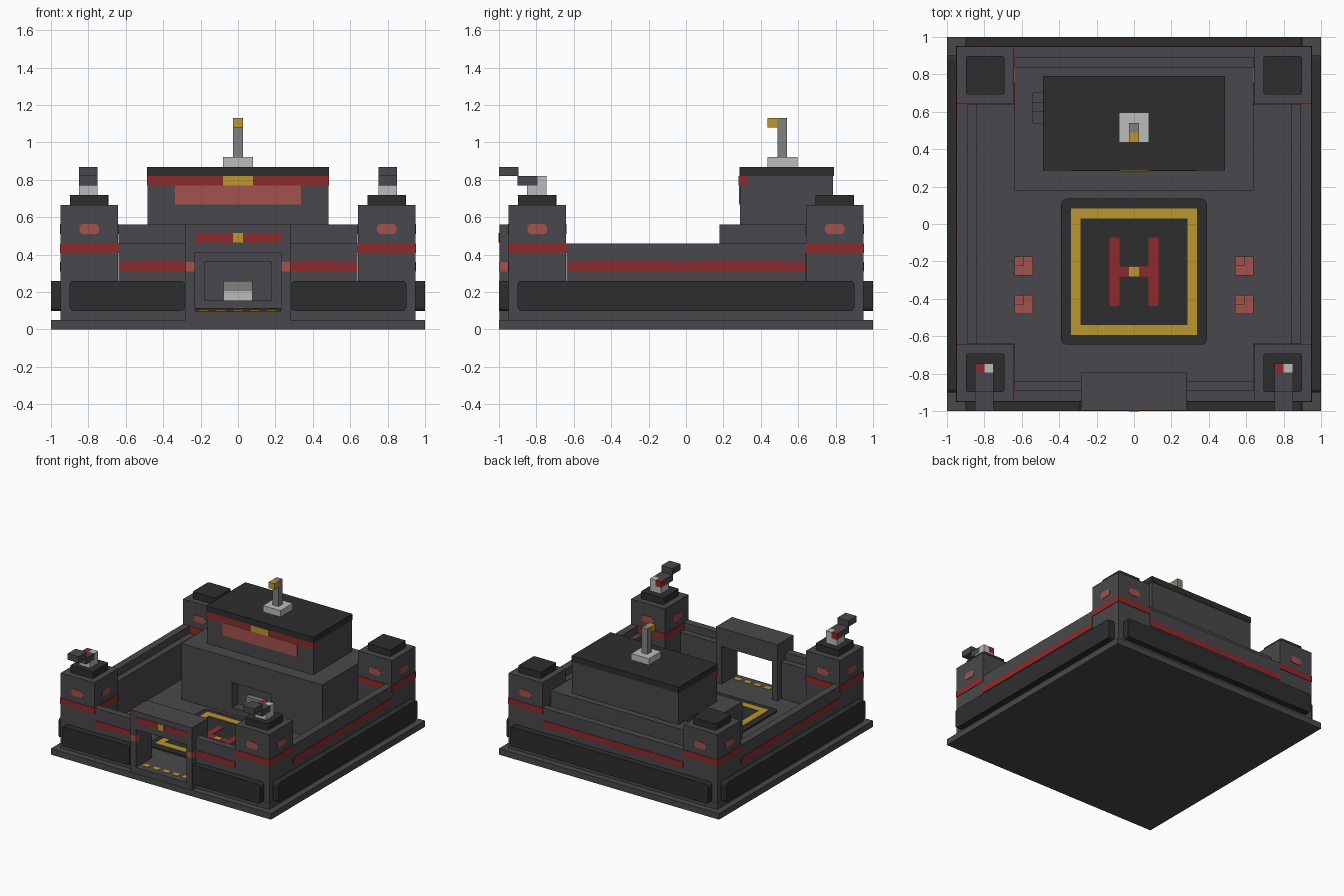
import bpy
import bmesh

if "Cube" in bpy.data.objects:
    bpy.data.objects.remove(bpy.data.objects["Cube"], do_unlink=True)


def material(name, r, g, b):
    m = bpy.data.materials.new(name)
    m.use_nodes = True
    m.diffuse_color = (r, g, b, 1)
    m.node_tree.nodes["Principled BSDF"].inputs["Base Color"].default_value = (r, g, b, 1)
    return m


WALL = material("wall grey", .066, .064, .072)
DARK = material("charcoal", .027, .027, .027)
RED = material("deep red", .27, .024, .024)
PINK = material("glowing pink", .36, .085, .075)
GOLD = material("gold", .50, .31, .027)
LIGHT = material("light grey", .50, .50, .50)
STEEL = material("steel grey", .22, .22, .21)


def box(name, x, y, z, mat, round_axis=None, radius=.02):
    """Box from three ranges; edges along round_axis may be rounded."""
    bm = bmesh.new()
    bmesh.ops.create_cube(bm, size=1)
    ranges = [sorted(x), sorted(y), sorted(z)]
    for v in bm.verts:
        for i, (lo, hi) in enumerate(ranges):
            v.co[i] = lo if v.co[i] < 0 else hi
    if round_axis is not None:
        edges = [e for e in bm.edges
                 if abs((e.verts[0].co - e.verts[1].co).normalized()[round_axis]) > .9]
        bmesh.ops.bevel(bm, geom=edges, offset=radius, segments=3, profile=.5,
                        affect='EDGES')
    bmesh.ops.recalc_face_normals(bm, faces=bm.faces)
    mesh = bpy.data.meshes.new(name)
    bm.to_mesh(mesh)
    bm.free()
    mesh.materials.append(mat)
    ob = bpy.data.objects.new(name, mesh)
    bpy.context.collection.objects.link(ob)
    return ob


def cut(target, x, y, z):
    """Carve a box-shaped hole and remove the cutter."""
    cutter = box("cutter", x, y, z, WALL)
    cutter.hide_render = True
    mod = target.modifiers.new("cut", 'BOOLEAN')
    mod.operation = 'DIFFERENCE'
    mod.solver = 'EXACT'
    mod.object = cutter
    bpy.context.view_layer.objects.active = target
    bpy.ops.object.modifier_apply(modifier=mod.name)
    bpy.data.objects.remove(cutter, do_unlink=True)


def span(c, half):
    return (c - half, c + half)


SIDES = ((1, "left"), (-1, "right"))
E = .004  # plate thickness

# Ground
box("base_plate", (-1, 1), (-1, 1), (0, .05), WALL)
box("courtyard_floor", (-.95, .95), (-.95, .95), (.05, .10), WALL)

# Curtain walls: parapet, inner ledge, stripe and armour panel
PARAPET, LEDGE, STRIPE, PANEL = (.89, .948), (.84, .89), (.948, .952), (.948, 1)
LAYERS = (("parapet", PARAPET, (.10, .46), WALL), ("ledge", LEDGE, (.10, .40), WALL),
          ("stripe", STRIPE, (.31, .36), RED))
for s, side in SIDES:
    for part, depth, z, mat in LAYERS:
        d = [s * v for v in depth]
        box(f"{side}_wall_{part}", d, (-.64, .64), z, mat)
        front = [-v for v in depth]
        box(f"front_{side}_wall_{part}", (s * .28, s * .64), front, z, mat)
    box(f"{side}_armour_panel", [s * v for v in PANEL], (-.9, .9), (.10, .26), DARK, 0)
    box(f"front_{side}_armour_panel", (s * .285, s * .9), [-v for v in PANEL],
        (.10, .26), DARK, 1)
for part, depth, z, mat in LAYERS:
    box(f"back_wall_{part}", (-.64, .64), depth, z, mat)
box("back_armour_panel", (-.9, .9), PANEL, (.10, .26), DARK, 1)

# Corner towers with stripes, windows and caps
for sx, side in SIDES:
    for sy, end in ((-1, "front"), (1, "back")):
        name = f"{end}_{side}_tower"
        cx, cy = sx * .795, sy * .795
        box(name, span(cx, .153), span(cy, .153), (.05, .665), WALL)
        box(name + "_stripe", span(cx, .153 + E), span(cy, .153 + E), (.41, .46), RED)
        box(name + "_window_x", span(cx, .153 + E), span(cy, .052), (.51, .565), PINK, 0)
        box(name + "_window_y", span(cx, .052), span(cy, .153 + E), (.51, .565), PINK, 1)
        box(name + "_cap", span(cx, .103), span(cy, .103), (.665, .72), DARK, 2, .012)

# Turrets on the front towers
for s, side in SIDES:
    c = s * .80
    name = f"{side}_turret"
    wide = span(c, .05)
    box(name + "_foot", wide, (-.85, -.745), (.72, .77), LIGHT)
    box(name + "_block", (c, c + .05), (-.795, -.745), (.77, .82), LIGHT)
    box(name + "_sensor", (c - .05, c), (-.795, -.745), (.77, .82), RED)
    box(name + "_barrel_rear", wide, (-.90, -.795), (.77, .82), WALL)
    box(name + "_barrel_front", wide, (-1, -.895), (.82, .87), WALL)

# Gatehouse
for s, side in SIDES:
    box(f"gate_{side}_pillar", (s * .23, s * .28), (-.997, -.79), (.05, .41), WALL)
    box(f"gate_{side}_pillar_band", (s * .229, s * .281), (-1, -.95), (.31, .36), PINK)
box("gate_lintel", (-.28, .28), (-.997, -.79), (.41, .56), WALL)
box("gate_sill", (-.23, .23), (-.997, -.95), (.05, .10), WALL)
box("gate_stripe", (-.23, .23), (-1, -.997), (.465, .515), RED)
box("gate_badge", (-.026, .026), (-1.002, -.997), (.465, .515), GOLD)
for i in range(5):
    box(f"gate_dash_{i + 1}", span(-.18 + i * .09, .028), span(-.93, .02),
        (.10, .10 + E), GOLD, 2, .01)

# Landing pad
PAD = -.255
box("pad_base", span(0, .39), span(PAD, .39), (.10, .112), DARK, 2, .03)
for s, side in SIDES:
    box(f"pad_{side}_line", (s * .285, s * .338), span(PAD, .338), (.112, .116), GOLD)
    box(f"pad_end_line_{side}", (-.285, .285), (PAD + s * .285, PAD + s * .338),
        (.112, .116), GOLD)
    box(f"pad_{side}_bar", (s * .077, s * .13), span(PAD, .183), (.112, .116), RED, 2, .01)
box("pad_cross_bar", span(0, .077), span(PAD, .027), (.112, .116), RED)
box("pad_centre", span(0, .027), span(PAD, .025), (.116, .119), GOLD)

# Small courtyard crates
for s, side in SIDES:
    for y, row in ((-.225, "back"), (-.43, "front")):
        c = s * .59
        box(f"{row}_{side}_crate", span(c, .05), span(y, .05), (.10, .16), PINK)
        box(f"{row}_{side}_crate_top", (c - .05, c), (y, y + .05), (.16, .21), PINK)

# Command building: lower storey with doorway and stair well
lower = box("building_lower", (-.64, .64), (.18, .84), (.10, .56), WALL)
cut(lower, (-.18, .18), (.1, .26), (.155, .36))
for y0, y1, floor in ((.54, .60, .41), (.60, .65, .46), (.65, .70, .51)):
    cut(lower, (-.54, -.486), (y0, y1), (floor, .6))
box("doorway_console_foot", span(0, .078), (.20, .255), (.155, .21), LIGHT)
box("doorway_console_top", span(0, .078), (.215, .255), (.21, .26), STEEL)

# Command building: upper storey
box("building_upper", (-.483, .483), (.288, .787), (.56, .82), WALL)
box("building_roof", (-.486, .486), (.285, .79), (.82, .87), DARK)
box("building_red_band", (-.486, .486), (.285, .328), (.77, .82), RED)
box("building_window", (-.337, .337), (.283, .289), (.668, .77), PINK)
box("building_badge", span(0, .08), (.281, .287), (.77, .82), GOLD)

# Roof mast
box("mast_foot", span(0, .08), (.437, .597), (.87, .922), LIGHT)
box("mast_post", span(0, .026), (.488, .54), (.922, 1.13), STEEL)
box("mast_lamp", span(0, .026), (.435, .488), (1.08, 1.13), GOLD)
